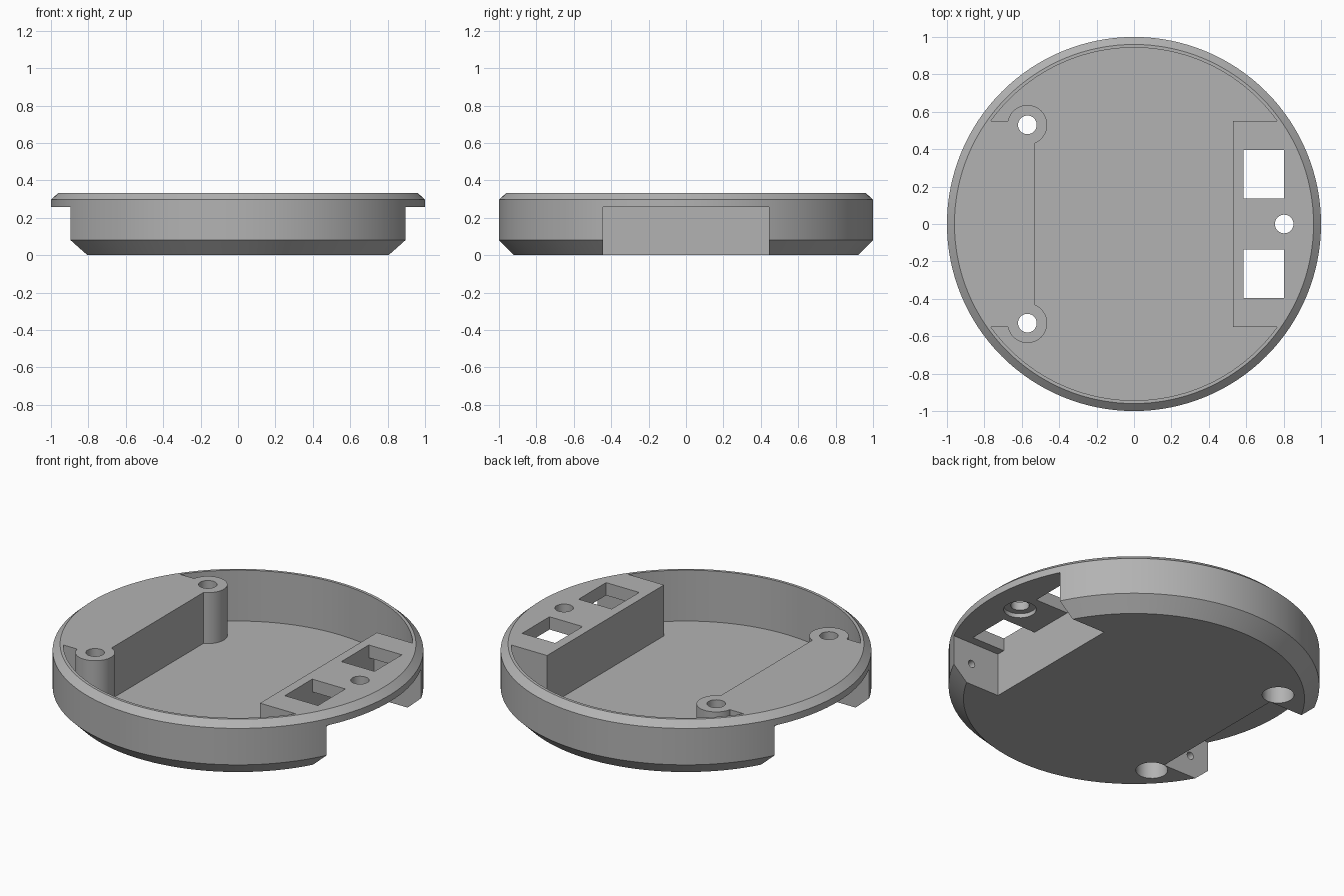
import bpy, bmesh, math
from mathutils import Matrix, Vector

cube = bpy.data.objects.get("Cube")
if cube:
    bpy.data.objects.remove(cube, do_unlink=True)

RIM_Z, FLOOR_Z, ROOF_Z = 0.333, 0.03, 0.257
NOTCH_X, NOTCH_Y = 0.585, 0.445
BOSS_X, BOSS_Y = 0.57, 0.53

grey = bpy.data.materials.new("plain_grey")
grey.use_nodes = True
grey.diffuse_color = (0.45, 0.45, 0.45, 1)
grey.node_tree.nodes["Principled BSDF"].inputs["Base Color"].default_value = (0.45, 0.45, 0.45, 1)


def finish(name, bm):
    bmesh.ops.recalc_face_normals(bm, faces=bm.faces)
    mesh = bpy.data.meshes.new(name)
    bm.to_mesh(mesh)
    bm.free()
    mesh.materials.append(grey)
    ob = bpy.data.objects.new(name, mesh)
    bpy.context.collection.objects.link(ob)
    return ob


def box(name, low, high):
    low, high = Vector(low), Vector(high)
    bm = bmesh.new()
    bmesh.ops.create_cube(bm, size=1)
    bmesh.ops.scale(bm, vec=high - low, verts=bm.verts)
    bmesh.ops.translate(bm, vec=(low + high) / 2, verts=bm.verts)
    return finish(name, bm)


def cylinder(name, radius, centre, depth, sides=32, along_y=False):
    bm = bmesh.new()
    turn = Matrix.Rotation(math.pi / 2, 4, 'X') if along_y else Matrix()
    bmesh.ops.create_cone(bm, cap_ends=True, segments=sides, radius1=radius, radius2=radius,
                          depth=depth, matrix=Matrix.Translation(centre) @ turn)
    return finish(name, bm)


def lathe(name, profile, sides):
    bm = bmesh.new()
    rings = []
    for r, z in profile:
        rings.append([bm.verts.new((r * math.cos(a), r * math.sin(a), z))
                      for a in (math.tau * i / sides for i in range(sides))])
    for lower, upper in zip(rings, rings[1:]):
        for i in range(sides):
            j = (i + 1) % sides
            bm.faces.new((lower[i], lower[j], upper[j], upper[i]))
    bm.faces.new(rings[0][::-1])
    bm.faces.new(rings[-1])
    return finish(name, bm)


def cut(target, cutter):
    """Subtract the cutter, then discard it."""
    mod = target.modifiers.new("cut", 'BOOLEAN')
    mod.operation, mod.solver, mod.object = 'DIFFERENCE', 'EXACT', cutter
    bpy.context.view_layer.update()
    graph = bpy.context.evaluated_depsgraph_get()
    result = bpy.data.meshes.new_from_object(target.evaluated_get(graph))
    target.modifiers.clear()
    target.data = result
    bpy.data.objects.remove(cutter, do_unlink=True)


# Chamfered round body
body = lathe("round_housing", [(0.92, 0), (1, 0.08), (1, 0.297), (0.96, RIM_Z)], 128)

# Open pocket, leaving the side blocks and the two screw bosses standing
pocket = cylinder("pocket", 0.943, (0, 0, FLOOR_Z + 0.25), 0.5, 128)
for s in (-1, 1):
    xs = sorted((s * 0.53, s * 1.2))
    cut(pocket, box("side_block", (xs[0], -0.55, -1), (xs[1], 0.55, 1)))
    cut(pocket, cylinder("screw_boss", 0.106, (-BOSS_X, s * BOSS_Y, 0), 2, 48))
cut(body, pocket)

# Notches under both side blocks, with small pin holes in their cheeks
for s in (-1, 1):
    xs = sorted((s * NOTCH_X, s * 1.2))
    cut(body, box("notch", (xs[0], -NOTCH_Y, -0.2), (xs[1], NOTCH_Y, ROOF_Z)))
    for t in (-1, 1):
        cut(body, cylinder("pin_hole", 0.022, (s * 0.77, t * NOTCH_Y, 0.128), 0.14, 20, True))

# Screw holes through the bosses, wider from below
for t in (-1, 1):
    cut(body, cylinder("screw_hole", 0.05, (-BOSS_X, t * BOSS_Y, 0), 2))
    cut(body, cylinder("screw_head_recess", 0.086, (-BOSS_X, t * BOSS_Y, 0), 0.36))

# Two windows and a recessed round hole in the left block
for t in (-1, 1):
    ys = sorted((t * 0.137, t * 0.395))
    cut(body, box("window", (NOTCH_X, ys[0], 0.1), (0.803, ys[1], 0.6)))
cut(body, cylinder("round_hole", 0.05, (0.803, 0, 0.3), 0.5))
cut(body, cylinder("round_hole_recess", 0.088, (0.803, 0, ROOF_Z - 0.02), 0.09))

bpy.ops.object.select_all(action='DESELECT')
body.select_set(True)
bpy.context.view_layer.objects.active = body
bpy.ops.object.shade_smooth_by_angle(angle=math.radians(25))
